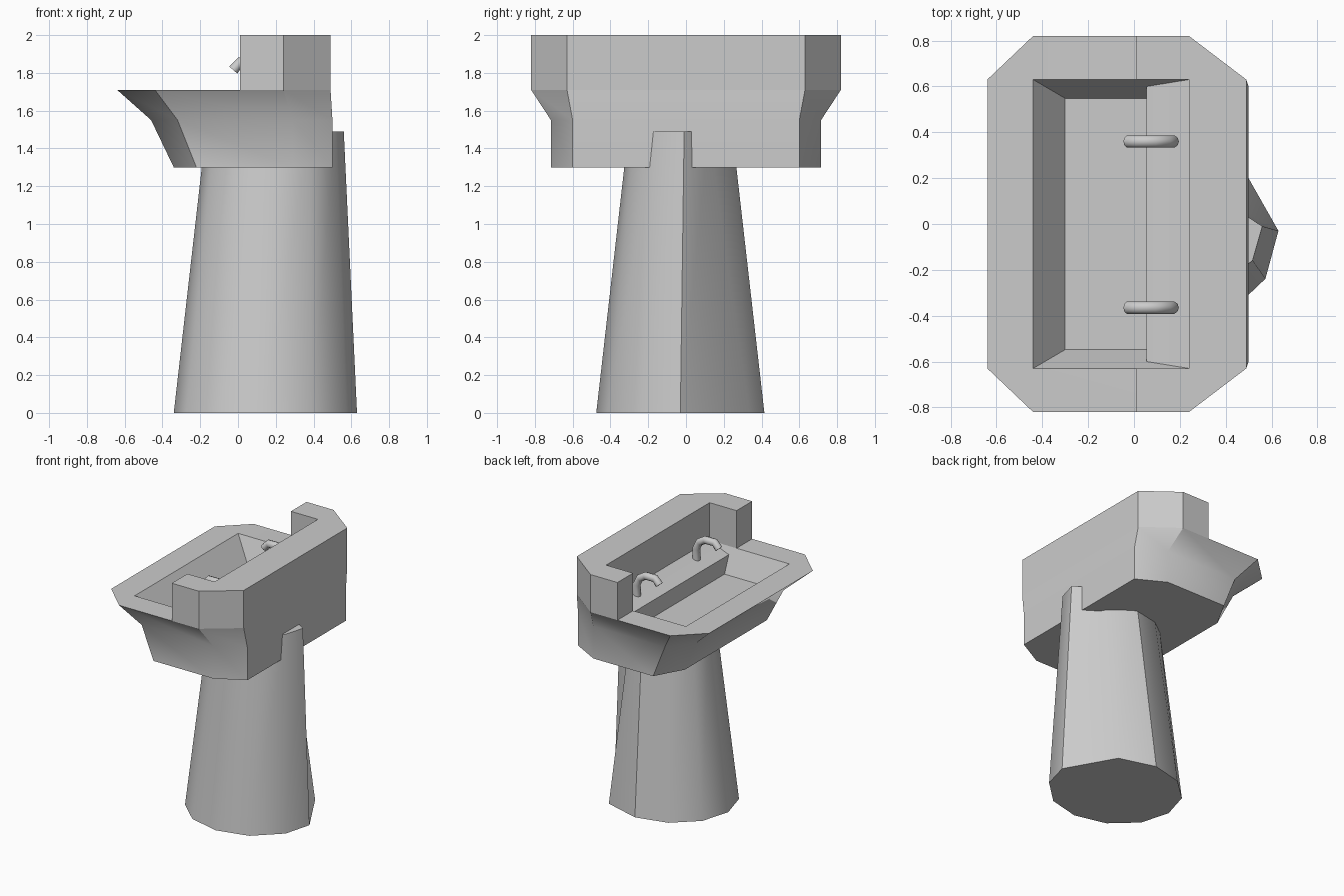
import bpy, bmesh, math
from mathutils import Vector

if "Cube" in bpy.data.objects:
    bpy.data.objects.remove(bpy.data.objects["Cube"])


def make(name, verts, faces, angle=None):
    me = bpy.data.meshes.new(name)
    me.from_pydata([tuple(v) for v in verts], [], faces)
    bm = bmesh.new()
    bm.from_mesh(me)
    bmesh.ops.remove_doubles(bm, verts=bm.verts, dist=1e-4)
    bmesh.ops.recalc_face_normals(bm, faces=bm.faces)
    bm.to_mesh(me)
    bm.free()
    ob = bpy.data.objects.new(name, me)
    bpy.context.collection.objects.link(ob)
    if angle:
        bpy.ops.object.select_all(action='DESELECT')
        ob.select_set(True)
        bpy.context.view_layer.objects.active = ob
        bpy.ops.object.shade_smooth_by_angle(angle=math.radians(angle))
    return ob


def loft(rings, cap_start=True, cap_end=True):
    n = len(rings[0])
    verts = [p for r in rings for p in r]
    faces = [(k * n + i, k * n + (i + 1) % n, (k + 1) * n + (i + 1) % n, (k + 1) * n + i)
             for k in range(len(rings) - 1) for i in range(n)]
    if cap_start:
        faces.append(tuple(range(n)))
    if cap_end:
        faces.append(tuple(range((len(rings) - 1) * n, len(rings) * n)))
    return verts, faces


def mirrored(half, z):
    """Closed ring from a half outline (front to back on the +y side)."""
    return [(x, y, z) for x, y in half] + [(x, -y, z) for x, y in reversed(half)]


# Basin: chamfered outer shell up to the rim, then the flat rim
bottom = mirrored([(-.34, .50), (-.22, .715), (.29, .715), (.50, .60)], 1.30)
middle = mirrored([(-.46, .53), (-.32, .715), (.29, .715), (.50, .60)], 1.55)
rim = mirrored([(-.64, .63), (-.44, .82), (.24, .82), (.49, .63)], 1.71)
verts, faces = loft([bottom, middle, rim], cap_end=False)

# Inner bowl: rim corners, ledge edge, floor corners, for each side
b = len(verts)
for s in (1, -1):
    verts += [(-.44, .63 * s, 1.71), (.24, .63 * s, 1.71), (.055, .60 * s, 1.66),
              (.055, .548 * s, 1.53), (-.30, .548 * s, 1.53)]
L, R = [b + i for i in range(5)], [b + 5 + i for i in range(5)]
o = 16
faces += [(o, o + 1, L[0]), (o + 1, o + 2, L[1], L[0]), (o + 2, o + 3, L[1]),
          (o + 3, o + 4, R[1], L[1]), (o + 4, o + 5, R[1]),
          (o + 5, o + 6, R[0], R[1]), (o + 6, o + 7, R[0]), (o + 7, o, L[0], R[0]),
          tuple(L), tuple(R)]
for i, j in ((1, 2), (2, 3), (3, 4), (4, 0)):
    faces.append((L[i], L[j], R[j], R[i]))
make("basin", verts, faces, 35)

# Raised U-shaped back
u = [(.01, .63), (.01, .82), (.24, .82), (.49, .63)]
u_ring = [(.24, .63)] + u + [(x, -y) for x, y in reversed(u)] + [(.24, -.63)]
make("splashback", *loft([[(x, y, z) for x, y in u_ring] for z in (1.71, 2.0)]))

# Tapered pedestal, its back edge poking out behind the basin
angles = [math.radians(a) for a in (0, 55, 90, 120, 150, 180, 210, 240, 270, 300, 332)]
base = [(.145 + .485 * math.cos(a), -.03 + .445 * math.sin(a), 0) for a in angles]
top = [(.195 + .365 * math.cos(a), -.03 + .275 * math.sin(a), 1.49) for a in angles]
top[0] = (.56, -.01, 1.49)
top[1] = (.36, .12, 1.49)
# the part inside the basin stays below the bowl floor
make("pedestal", *loft([base, top]), 35)

# Two arched taps
path = [Vector((x, 0, z)) for x, z in
        ((.165, 1.66), (.168, 1.77), (.14, 1.825), (.09, 1.855), (.01, 1.855), (-.025, 1.815))]
for name, y in (("left_tap", -.365), ("right_tap", .36)):
    rings = []
    for i, p in enumerate(path):
        d = (path[min(i + 1, len(path) - 1)] - path[max(i - 1, 0)]).normalized()
        side = Vector((-d.z, 0, d.x))
        rings.append([p + Vector((0, y, 0)) + .028 * (math.cos(t) * side + math.sin(t) * Vector((0, 1, 0)))
                      for t in [k * math.tau / 10 for k in range(10)]])
    make(name, *loft(rings), 50)
